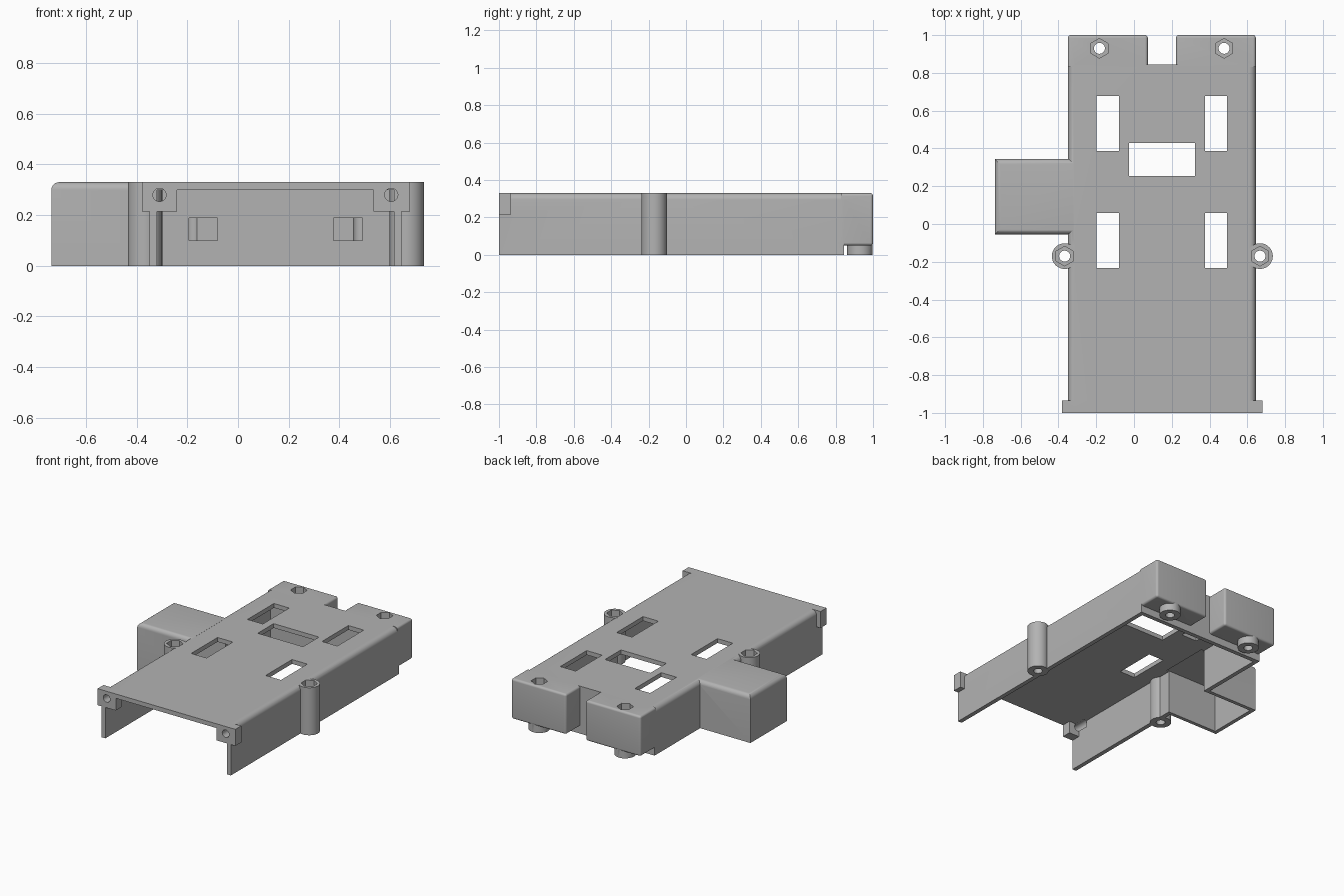
import bpy, bmesh, math
from mathutils import Matrix, Vector

old = bpy.data.objects.get("Cube")
if old:
    bpy.data.objects.remove(old, do_unlink=True)

grey = bpy.data.materials.new("plain_grey")
grey.use_nodes = True
tone = (0.45, 0.45, 0.45, 1)
grey.diffuse_color = tone
grey.node_tree.nodes["Principled BSDF"].inputs["Base Color"].default_value = tone
TOP = 0.33


def finish(name, bm):
    mesh = bpy.data.meshes.new(name)
    bm.to_mesh(mesh)
    bm.free()
    mesh.materials.append(grey)
    ob = bpy.data.objects.new(name, mesh)
    bpy.context.collection.objects.link(ob)
    return ob


def box(name, x, y, z, radius=0, pick=None):
    """Box from three ranges; edges whose midpoint passes pick are rounded."""
    bm = bmesh.new()
    bmesh.ops.create_cube(bm, size=1)
    for v in bm.verts:
        v.co = Vector([r[0] if c < 0 else r[1] for c, r in zip(v.co, (x, y, z))])
    if radius:
        edges = [e for e in bm.edges if pick((e.verts[0].co + e.verts[1].co) / 2)]
        bmesh.ops.bevel(bm, geom=edges, offset=radius, segments=6,
                        profile=0.5, affect='EDGES')
    return finish(name, bm)


def rod(name, centre, radius, length, sides=40, along_y=False):
    bm = bmesh.new()
    turn = Matrix.Rotation(math.pi / 2, 4, 'X') if along_y else Matrix()
    bmesh.ops.create_cone(bm, cap_ends=True, segments=sides, radius1=radius,
                          radius2=radius, depth=length,
                          matrix=Matrix.Translation(centre) @ turn)
    return finish(name, bm)


def combine(ob, others, operation='DIFFERENCE'):
    for other in others:
        mod = ob.modifiers.new("cut", 'BOOLEAN')
        mod.operation = operation
        mod.solver = 'EXACT'
        mod.object = other
        bpy.context.view_layer.objects.active = ob
        bpy.ops.object.modifier_apply(modifier=mod.name)


# Main cover, open below and at the front
shell = box("main_cover", (-0.35, 0.645), (-1, 0.845), (0, TOP), 0.035,
            lambda m: m.z > 0.3 and abs(m.y) < 0.5)
cavity = box("cavity_cutter", (-0.32, 0.615), (-1.1, 0.815), (-0.1, 0.3))

# Side compartment opening into the cover
side = box("side_compartment", (-0.737, -0.32), (-0.055, 0.345), (0, TOP), 0.03,
           lambda m: m.z > 0.3 and m.x < -0.33)
side_cavity = box("side_cavity_cutter", (-0.71, -0.3), (-0.03, 0.32), (-0.1, 0.305))

# Rear pods with a gap between them
pods = [box(n, x, (0.83, 1), (0.05, TOP), 0.015, lambda m: m.y > 0.9)
        for n, x in (("rear_pod_right", (-0.35, 0.073)), ("rear_pod_left", (0.223, 0.645)))]

# Screw bosses at the sides and short feet beneath the pods
side_screws = ((-0.367, -0.17), (0.667, -0.17))
rear_screws = ((-0.183, 0.93), (0.477, 0.93))
bosses = [rod("side_boss", (x, y, TOP / 2), 0.068, TOP) for x, y in side_screws]
feet = [rod("rear_foot", (x, y, 0.04), 0.068, 0.08) for x, y in rear_screws]

# Front flange with a drilled ear at each end
flange = box("front_flange", (-0.38, 0.68), (-1, -0.935), (0.3, TOP))
ears = [box("flange_ear", x, (-1, -0.935), (0.215, TOP))
        for x in ((-0.38, -0.24), (0.535, 0.68))]

# Cutters: vents, rear slots, nut recesses and screw holes
cutters = [box("vent_cutter", (x, x + 0.118), (y, y + 0.29), (0.2, 0.5))
           for x in (-0.198, 0.375) for y in (-0.232, 0.387)]
cutters.append(box("middle_vent_cutter", (-0.027, 0.322), (0.255, 0.43), (0.2, 0.5)))
cutters += [box("slot_cutter", (x, x + 0.113), (0.7, 0.95), (0.1, 0.188))
            for x in (-0.193, 0.378)]
for x, y in side_screws + rear_screws:
    cutters.append(rod("screw_cutter", (x, y, 0.2), 0.029, 1))
    cutters.append(rod("nut_cutter", (x, y, TOP), 0.052, 0.16, sides=6))
cutters += [rod("ear_hole_cutter", (x, -0.96, 0.28), 0.026, 0.2, along_y=True)
            for x in (-0.31, 0.605)]

# Hollow the cover and compartment, then join everything into one moulding
parts = [side] + pods + bosses + feet + [flange] + ears
combine(shell, [cavity])
combine(shell, parts, 'UNION')
combine(shell, [side_cavity] + cutters)
shell.name = "case_cover"
for helper in parts + cutters + [cavity, side_cavity]:
    bpy.data.objects.remove(helper, do_unlink=True)

bpy.ops.object.select_all(action='DESELECT')
shell.select_set(True)
bpy.context.view_layer.objects.active = shell
bpy.ops.object.shade_smooth_by_angle(angle=math.radians(30))
